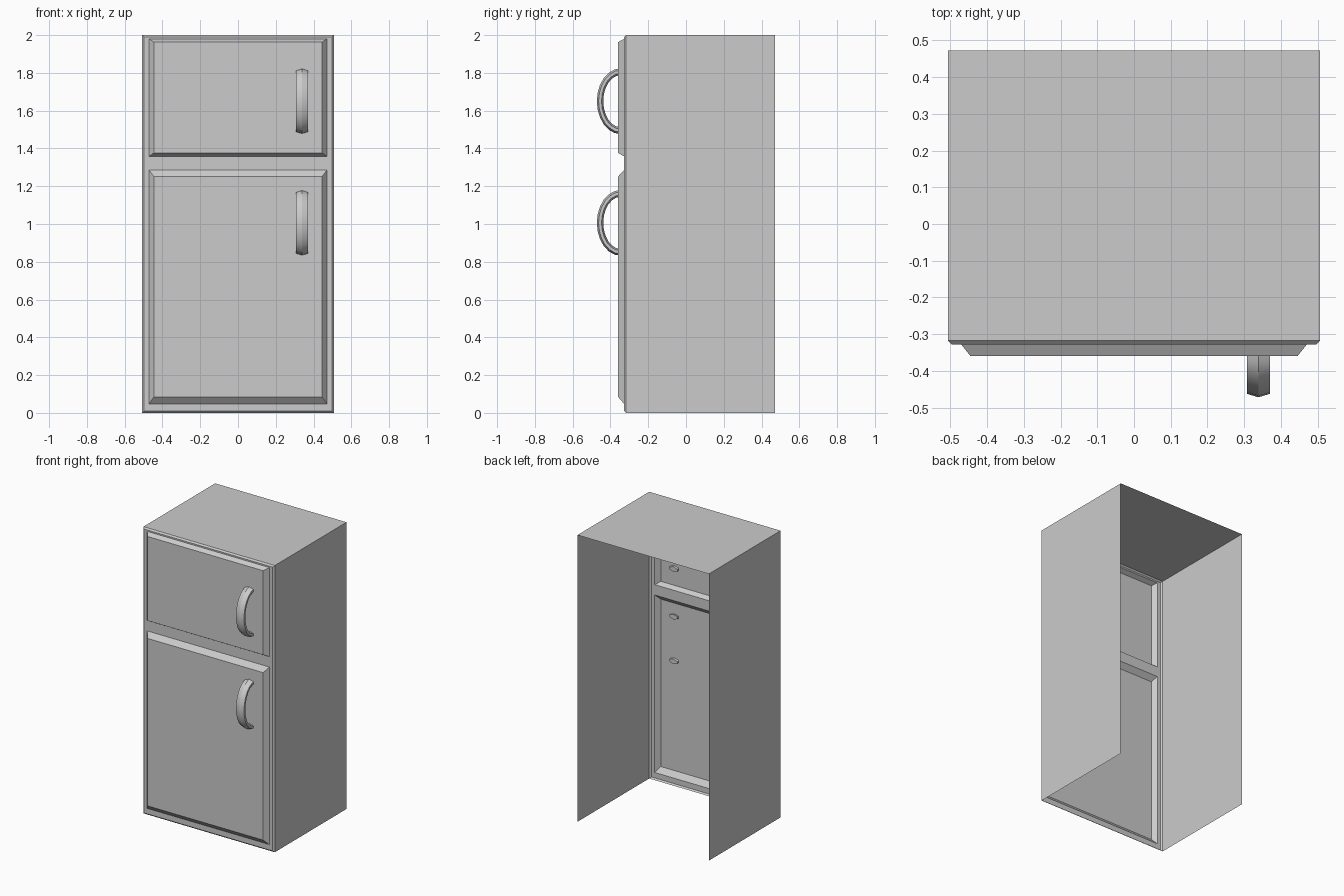
import bpy, bmesh, math

if "Cube" in bpy.data.objects:
    bpy.data.objects.remove(bpy.data.objects["Cube"])

FRONT, FACE, BACK = -0.328, -0.359, 0.472


def rect(x, z0, z1, y):
    """Rectangle corners seen from the front, counter-clockwise from bottom left."""
    return [(-x, y, z0), (x, y, z0), (x, y, z1), (-x, y, z1)]


def finish(bm, name):
    mesh = bpy.data.meshes.new(name)
    bm.to_mesh(mesh)
    bm.free()
    obj = bpy.data.objects.new(name, mesh)
    bpy.context.collection.objects.link(obj)
    return obj


def add_face(bm, pts):
    bm.faces.new([bm.verts.new(p) for p in pts])


def band(bm, outer, inner, sides=range(4)):
    """Quads joining two rectangles; side 0 is the bottom."""
    for i in sides:
        j = (i + 1) % 4
        add_face(bm, [outer[i], outer[j], inner[j], inner[i]])


# cabinet shell: top and sides, open at back and bottom, chamfered front rim
bm = bmesh.new()
rim = rect(0.507, 0.0, 2.0, -0.318)
band(bm, rect(0.507, 0.0, 2.0, BACK), rim, (1, 2, 3))
band(bm, rim, rect(0.497, 0.01, 1.99, FRONT))

# front frame around the two door openings
xs = [-0.497, -0.471, 0.471, 0.497]
zs = [0.01, 0.048, 1.286, 1.358, 1.98, 1.99]
for i in range(3):
    for j in range(5):
        if i == 1 and j in (1, 3):
            continue
        add_face(bm, [(xs[i], FRONT, zs[j]), (xs[i + 1], FRONT, zs[j]),
                      (xs[i + 1], FRONT, zs[j + 1]), (xs[i], FRONT, zs[j + 1])])

# raised doors with sloping edges, part of the same thin shell
for z0, z1, f0, f1 in ((0.048, 1.286, 0.084, 1.252), (1.358, 1.98, 1.376, 1.963)):
    panel = rect(0.446, f0, f1, FACE)
    band(bm, rect(0.471, z0, z1, FRONT), panel)
    add_face(bm, panel)
bmesh.ops.remove_doubles(bm, verts=bm.verts, dist=0.0005)
finish(bm, "cabinet_shell")


# curved handles: flattened hexagonal section swept along half an ellipse
def handle(name, zc, steps=12):
    bm = bmesh.new()
    section = [(0.0, 1.0), (0.031, 0.45), (0.031, -0.45),
               (0.0, -1.0), (-0.031, -0.45), (-0.031, 0.45)]
    rings = []
    for s in range(steps + 1):
        a = math.pi * (s / steps - 0.5)
        rings.append([bm.verts.new((0.339 + dx,
                                    -0.346 - (0.109 + 0.017 * r) * math.cos(a),
                                    zc + (0.156 + 0.018 * r) * math.sin(a)))
                      for dx, r in section])
    for a, b in zip(rings, rings[1:]):
        for i in range(6):
            j = (i + 1) % 6
            bm.faces.new([a[i], a[j], b[j], b[i]])
    bm.faces.new(rings[0])
    bm.faces.new(rings[-1])
    bmesh.ops.recalc_face_normals(bm, faces=bm.faces)
    obj = finish(bm, name)
    bpy.ops.object.select_all(action='DESELECT')
    obj.select_set(True)
    bpy.context.view_layer.objects.active = obj
    bpy.ops.object.shade_smooth_by_angle(angle=math.radians(30))


handle("freezer_handle", 1.65)
handle("fridge_handle", 1.006)
